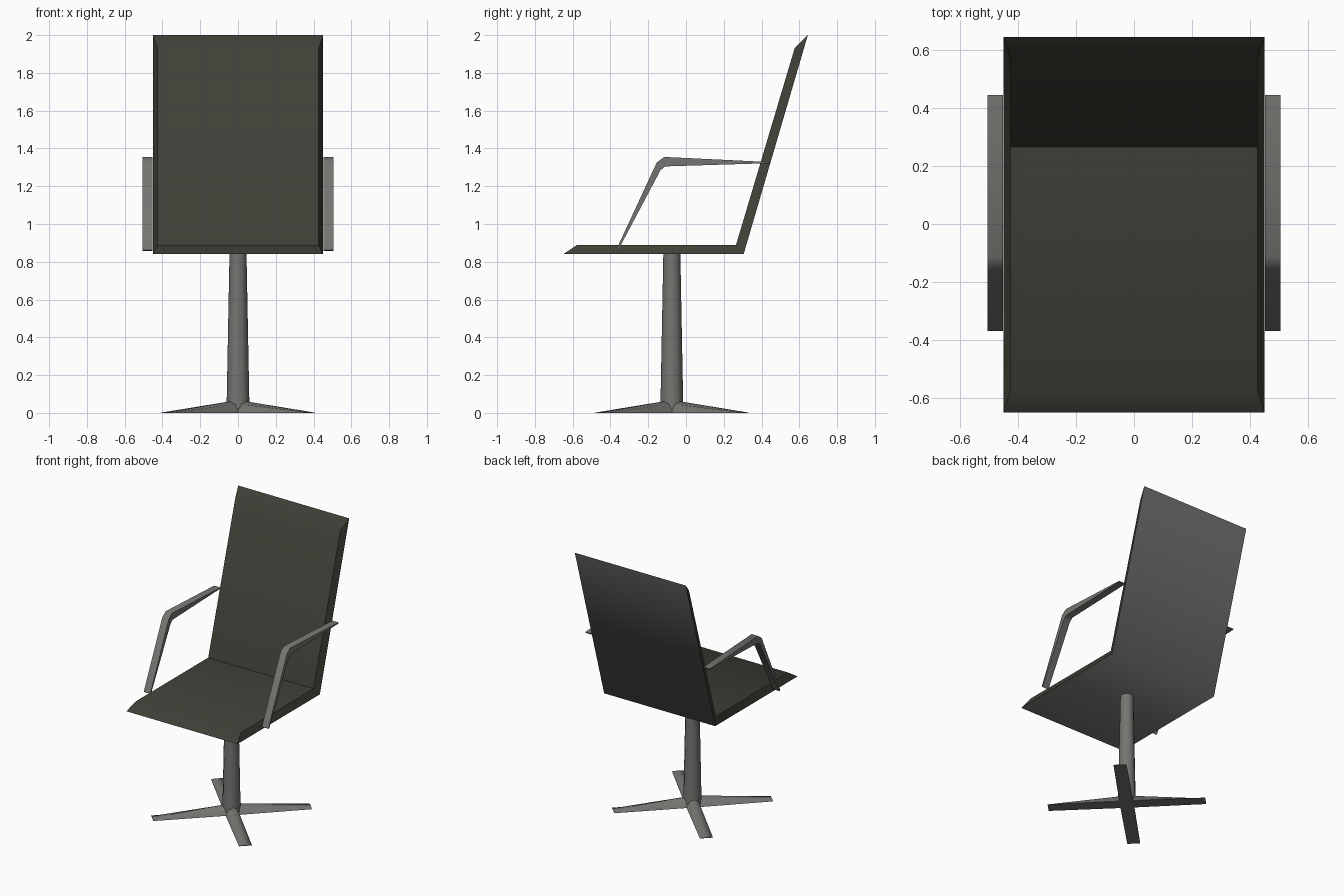
import bpy, bmesh, math
from mathutils import Matrix, Vector

if "Cube" in bpy.data.objects:
    bpy.data.objects.remove(bpy.data.objects["Cube"])


def material(name, rgb):
    m = bpy.data.materials.new(name)
    m.diffuse_color = (*rgb, 1)
    m.use_nodes = True
    m.node_tree.nodes["Principled BSDF"].inputs["Base Color"].default_value = m.diffuse_color
    return m


DARK = material("dark upholstery", (0.05, 0.05, 0.039))
GREY = material("grey metal", (0.18, 0.175, 0.165))


def make(name, verts, faces, mat, angle=None):
    me = bpy.data.meshes.new(name)
    me.from_pydata(verts, [], faces)
    me.materials.append(mat)
    bm = bmesh.new()
    bm.from_mesh(me)
    bmesh.ops.recalc_face_normals(bm, faces=bm.faces)
    bm.to_mesh(me)
    bm.free()
    ob = bpy.data.objects.new(name, me)
    bpy.context.collection.objects.link(ob)
    me.shade_smooth()
    if angle:
        bpy.ops.object.select_all(action='DESELECT')
        ob.select_set(True)
        bpy.context.view_layer.objects.active = ob
        bpy.ops.object.shade_smooth_by_angle(angle=math.radians(angle))
    return ob


def loft(name, rings, mat, angle):
    """Closed solid through rings of equal point count."""
    n = len(rings[0])
    verts = [v for r in rings for v in r]
    faces = [(i * n + j, i * n + (j + 1) % n, (i + 1) * n + (j + 1) % n, (i + 1) * n + j)
             for i in range(len(rings) - 1) for j in range(n)]
    faces += [tuple(range(n)), tuple(range(len(verts) - n, len(verts)))]
    return make(name, verts, faces, mat, angle)


# Seat and back: outer sheet in grey, bevelled inner pad in dark
outer = [(-0.65, 0.84), (0.305, 0.84), (0.645, 2.0)]
inner = [(-0.575, 0.89), (0.265, 0.89), (0.575, 1.93)]
O = [(s * 0.45, y, z) for s in (-1, 1) for y, z in outer]
I = [(s * 0.427, y, z) for s in (-1, 1) for y, z in inner]
sheet = [(0, 1, 4, 3), (1, 2, 5, 4)]
shell = make("seat_shell", O, sheet, GREY)
# outward is down and back
if shell.data.polygons[0].normal.z > 0:
    shell.data.flip_normals()
rim = [0, 1, 2, 5, 4, 3]
pad_faces = [tuple(i + 6 for i in f) for f in sheet]
pad_faces += [(a, b, b + 6, a + 6) for a, b in zip(rim, rim[1:] + rim[:1])]
pad = make("seat_pad", O + I, pad_faces, DARK, 50)
if pad.data.polygons[0].normal.z < 0:
    pad.data.flip_normals()

# Tapered pedestal column
CY = -0.075
rings = []
for r, z in ((0.062, 0.02), (0.06, 0.06), (0.045, 0.845)):
    rings.append([(r * math.cos(k * math.pi / 6), CY + r * math.sin(k * math.pi / 6), z)
                  for k in range(12)])
loft("pedestal", rings, GREY, 50)

# Four diagonal feet, thinning to flat tips
section = [(-1, 0), (-0.6, 0.75), (0, 1), (0.6, 0.75), (1, 0)]
for k in range(4):
    rot = Matrix.Translation((0, CY, 0)) @ Matrix.Rotation(math.radians(45 + 90 * k), 4, 'Z')
    rings = [[rot @ Vector((d, w * u, h * v)) for u, v in section]
             for d, w, h in ((0.0, 0.048, 0.068), (0.535, 0.044, 0.004))]
    loft(f"foot_{k + 1}", rings, GREY, 50)

# Armrests: bent bars, thin at both ends and thick at the elbow
top = [(-0.37, 0.862), (-0.155, 1.325), (-0.115, 1.355), (0.445, 1.328)]
low = [(-0.362, 0.856), (-0.135, 1.285), (-0.11, 1.305), (0.445, 1.322)]
for side, s in (("left", -1), ("right", 1)):
    rings = []
    for (y1, z1), (y2, z2) in zip(top, low):
        rings.append([(s * 0.452, y1, z1), (s * 0.505, y1, z1),
                      (s * 0.505, y2, z2), (s * 0.452, y2, z2)])
    loft(f"armrest_{side}", rings, GREY, 60)
